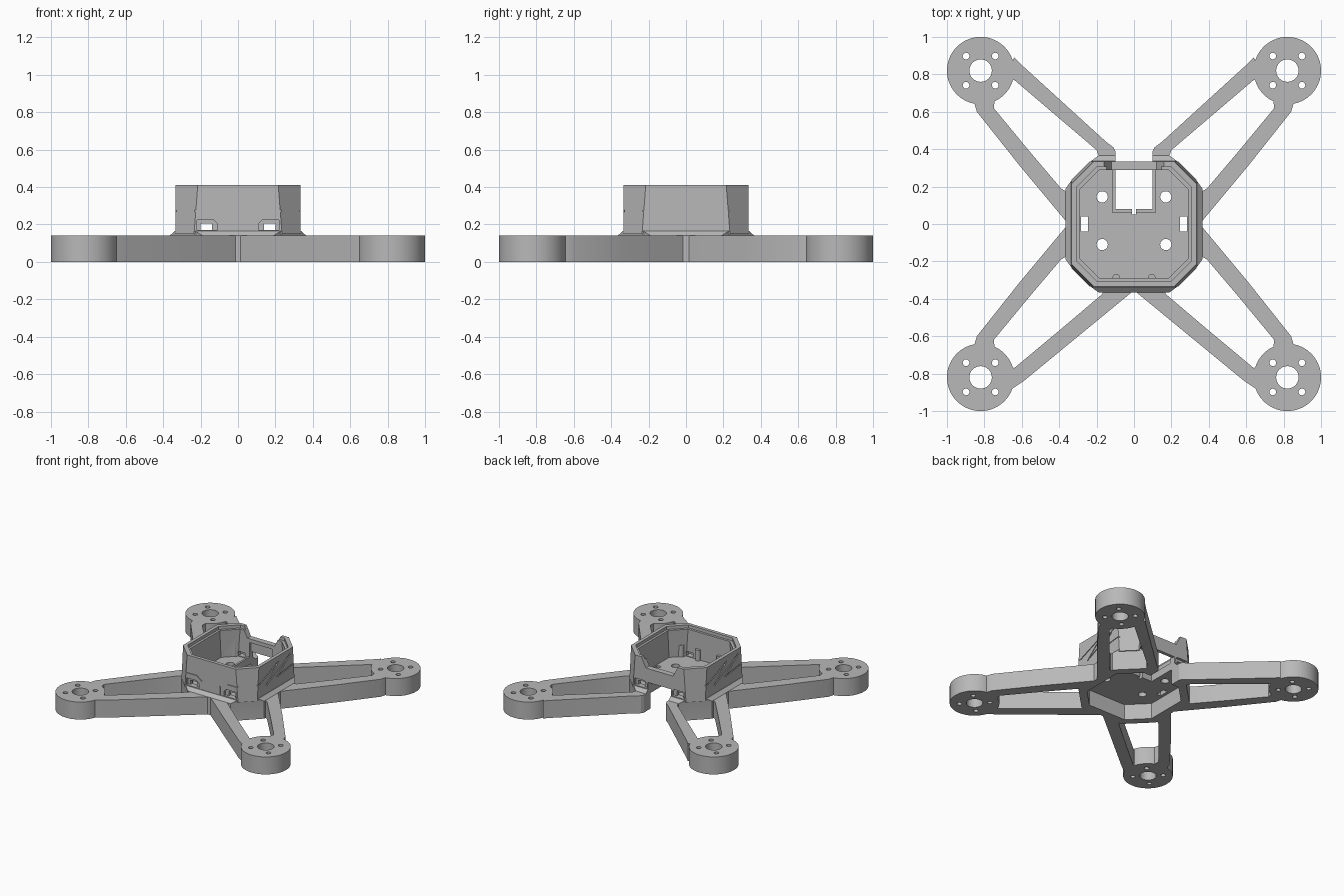
import bpy, bmesh, math
from mathutils import Vector

old = bpy.data.objects.get("Cube")
if old:
    bpy.data.objects.remove(old)

grey = bpy.data.materials.new("light grey plastic")
grey.use_nodes = True
colour = (0.48, 0.48, 0.48, 1)
grey.diffuse_color = colour
grey.node_tree.nodes["Principled BSDF"].inputs["Base Color"].default_value = colour


def loft(name, rings):
    """Closed solid through rings with equal vertex counts."""
    bm = bmesh.new()
    loops = [[bm.verts.new(p) for p in ring] for ring in rings]
    bm.faces.new(loops[0])
    bm.faces.new(loops[-1])
    n = len(loops[0])
    for a, b in zip(loops, loops[1:]):
        for i in range(n):
            j = (i + 1) % n
            bm.faces.new((a[i], a[j], b[j], b[i]))
    bmesh.ops.recalc_face_normals(bm, faces=bm.faces)
    mesh = bpy.data.meshes.new(name)
    bm.to_mesh(mesh)
    bm.free()
    mesh.materials.append(grey)
    ob = bpy.data.objects.new(name, mesh)
    bpy.context.collection.objects.link(ob)
    return ob


def prism(name, pts, lo, hi, axis="z"):
    """Extrude a 2D outline along an axis."""
    place = {"z": lambda u, v, w: (u, v, w),
             "y": lambda u, v, w: (u, w, v),
             "x": lambda u, v, w: (w, u, v)}[axis]
    return loft(name, [[place(u, v, w) for u, v in pts] for w in (lo, hi)])


def box(name, x0, x1, y0, y1, z0, z1):
    return prism(name, [(x0, y0), (x1, y0), (x1, y1), (x0, y1)], z0, z1)


def cylinder(name, x, y, r, z0, z1, n=24):
    turn = [2 * math.pi * i / n for i in range(n)]
    return prism(name, [(x + r * math.cos(a), y + r * math.sin(a)) for a in turn], z0, z1)


def octagon(half, corner, z):
    """Square of the given half width with corners cut at the given offset."""
    h, c = half, corner
    return [(x, y, z) for x, y in ((h, -c), (h, c), (c, h), (-c, h),
                                   (-h, c), (-h, -c), (-c, -h), (c, -h))]


def combine(target, tools, operation):
    """Apply booleans, then remove the tool objects."""
    for tool in tools:
        tool.hide_render = True
        mod = target.modifiers.new("cut", "BOOLEAN")
        mod.operation, mod.solver, mod.object = operation, "EXACT", tool
    graph = bpy.context.evaluated_depsgraph_get()
    result = bpy.data.meshes.new_from_object(target.evaluated_get(graph))
    target.modifiers.clear()
    target.data = result
    for tool in tools:
        bpy.data.objects.remove(tool)


def groove(points, side, axis, width=0.012):
    """Cutters for an engraved line on a wall facing along the axis."""
    cutters = []
    for a, b in zip(points, points[1:]):
        a, b = Vector(a), Vector(b)
        along = (b - a).normalized() * width / 2
        across = Vector((-along.y, along.x))
        a, b = a - along, b + along
        outline = [tuple(p) for p in (a - across, b - across, b + across, a + across)]
        cutters.append(prism("groove_cutter", outline, side * 0.329, side * 0.36, axis))
    return cutters


SIDES = (-1, 1)
ARM_TOP = 0.14
MOUNT = 0.82

# Lower frame: octagonal base, struts and motor mounts
frame = loft("arm_frame", [octagon(0.365, 0.19, 0), octagon(0.365, 0.19, ARM_TOP),
                           octagon(0.338, 0.228, 0.165)])
side_strut = [(0.33, 0), (0.36, 0.01), (0.61, 0.31), (0.84, 0.60), (0.87, 0.70),
              (0.74, 0.70), (0.75, 0.62), (0.56, 0.39), (0.39, 0.19), (0.34, 0.16)]
rear_strut = [(0.10, 0.34), (0.09, 0.37), (0.11, 0.41), (0.15, 0.44), (0.60, 0.85),
              (0.64, 0.89), (0.71, 0.76), (0.64, 0.77), (0.20, 0.395), (0.18, 0.34)]
front_strut = [(0, -0.32), (0, -0.355), (0.59, -0.84), (0.65, -0.88), (0.71, -0.75),
               (0.64, -0.77), (0.40, -0.57), (0.17, -0.375), (0.16, -0.32)]
solids, holes = [], []
for sx in SIDES:
    for outline in (side_strut, [(x, -y) for x, y in side_strut], rear_strut, front_strut):
        solids.append(prism("strut", [(sx * x, y) for x, y in outline], 0, ARM_TOP))
    for sy in SIDES:
        cx, cy = sx * MOUNT, sy * MOUNT
        solids.append(cylinder("motor_mount", cx, cy, 0.18, 0, ARM_TOP, 64))
        holes.append(cylinder("shaft_hole", cx, cy, 0.06, -0.1, 0.3, 32))
        for dx in SIDES:
            for dy in SIDES:
                holes.append(cylinder("screw_hole", cx + dx * 0.078, cy + dy * 0.078,
                                      0.018, -0.1, 0.3, 16))
combine(frame, solids, "UNION")

# Openings shared by the frame and the shell above it
def floor_openings():
    cuts = [box("rear_slot", -0.1, 0.1, 0.08, 0.31, -0.1, 0.3),
            box("rear_gap", -0.1, 0.1, 0.25, 0.5, -0.1, 0.22),
            box("slot_notch", -0.012, 0.012, 0.05, 0.1, -0.1, 0.3)]
    for sx in SIDES:
        cuts.append(box("strap_slot", sx * 0.265 - 0.018, sx * 0.265 + 0.018,
                        -0.04, 0.04, -0.1, 0.3))
        for y in (-0.11, 0.145):
            cuts.append(cylinder("floor_hole", sx * 0.17, y, 0.03, -0.1, 0.3))
    return cuts


recess = loft("underside_recess", [octagon(0.305, 0.165, -0.05), octagon(0.305, 0.165, 0.125)])
combine(frame, [recess] + holes + floor_openings(), "DIFFERENCE")

# Upper shell, hollowed from above with a stepped rim
shell = loft("body_shell", [octagon(0.335, 0.235, 0.15), octagon(0.335, 0.215, 0.41)])
cavity = loft("cavity", [octagon(0.29, 0.20, 0.165), octagon(0.29, 0.185, 0.385),
                         octagon(0.308, 0.195, 0.385), octagon(0.308, 0.195, 0.5)])
combine(shell, [cavity], "DIFFERENCE")

# Raised lip round the slot, corner posts and front standoffs
fittings = [box("slot_lip", -0.115, 0.115, 0.06, 0.32, 0.155, 0.185)]
for sx in SIDES:
    for sy in SIDES:
        fittings.append(cylinder("corner_post", sx * 0.235, sy * 0.278 + 0.005, 0.025,
                                 0.155, 0.26, 16))
    fittings.append(cylinder("front_standoff", sx * 0.095, -0.287, 0.02, 0.155, 0.25, 16))
combine(shell, fittings, "UNION")

# Rear opening, recessed port windows and engraved lines
cuts = floor_openings()
cuts.append(prism("rear_opening", [(-0.12, 0.33), (0.12, 0.33), (0.17, 0.43), (-0.17, 0.43)],
                  0.25, 0.4, "y"))
bolt = [(-0.36, 0.272), (-0.2, 0.272), (0.03, 0.362), (-0.12, 0.23),
        (0.175, 0.366), (0.02, 0.25), (0.2, 0.272), (0.36, 0.272)]
for sx in SIDES:
    for sy in SIDES:
        cuts.append(prism("port_recess", [(sx * x, z) for x, z in
                    ((0.11, 0.17), (0.22, 0.17), (0.22, 0.225), (0.13, 0.225), (0.11, 0.205))],
                    sy * 0.315, sy * 0.36, "y"))
        cuts.append(box("port_hole", sx * 0.17 - 0.03, sx * 0.17 + 0.03,
                        sy * 0.3 - 0.07, sy * 0.3 + 0.07, 0.17, 0.205))
    line = [(sx * x, z) for x, z in ((0.36, 0.272), (0.13, 0.272), (0.08, 0.235), (0.08, 0.165))]
    cuts += groove(line, -1, "y")
    cuts += groove([(sx * s, z) for s, z in bolt], sx, "x", 0.008)
combine(shell, cuts, "DIFFERENCE")

# Crisp edges with smooth round surfaces
for ob in (frame, shell):
    bpy.ops.object.select_all(action="DESELECT")
    ob.select_set(True)
    bpy.context.view_layer.objects.active = ob
    bpy.ops.object.shade_smooth_by_angle(angle=math.radians(25))
